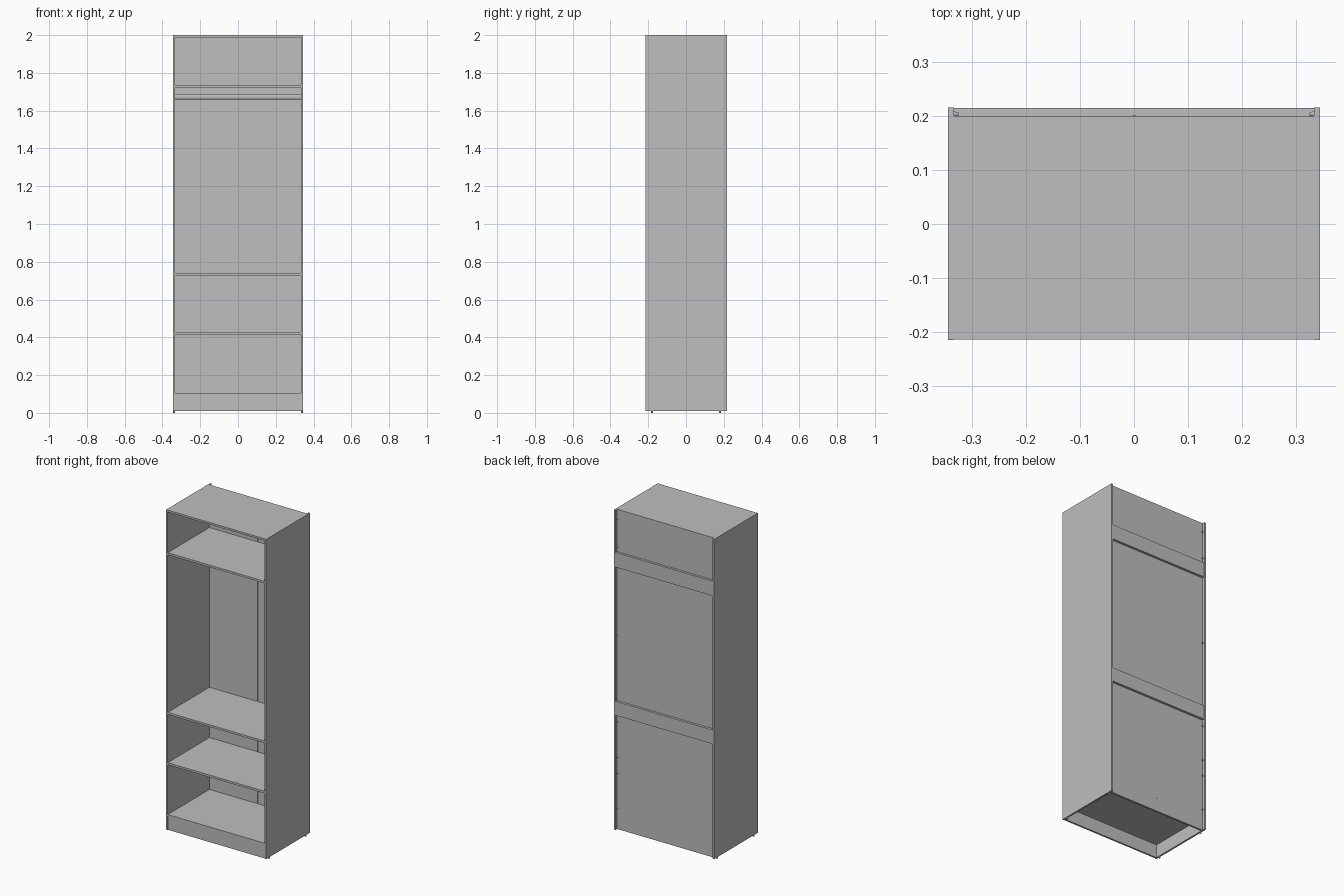
import bpy
import math
from mathutils import Vector

cube = bpy.data.objects.get("Cube")
if cube:
    bpy.data.objects.remove(cube)

grey = bpy.data.materials.new("plain grey")
grey.use_nodes = True
colour = (0.52, 0.52, 0.52, 1)
grey.diffuse_color = colour
grey.node_tree.nodes["Principled BSDF"].inputs["Base Color"].default_value = colour


def box(name, x, y, z):
    """Box from (low, high) ranges on each axis."""
    bpy.ops.mesh.primitive_cube_add(size=1)
    ob = bpy.context.object
    ob.name = name
    lows, highs = Vector((x[0], y[0], z[0])), Vector((x[1], y[1], z[1]))
    for v in ob.data.vertices:
        v.co = (lows + highs) / 2 + v.co * (highs - lows)
    ob.data.materials.append(grey)
    return ob


def rod(name, centre, radius, length, axis="Z", top=None):
    """Cylinder or tapered cone along X or Z."""
    bpy.ops.mesh.primitive_cone_add(vertices=16, radius1=radius,
                                    radius2=radius if top is None else top,
                                    depth=length, location=centre)
    ob = bpy.context.object
    ob.name = name
    if axis == "X":
        ob.rotation_euler.y = math.pi / 2
    ob.data.materials.append(grey)
    bpy.ops.object.shade_smooth_by_angle()
    return ob


HALF, INNER = 0.345, 0.334
FRONT, BACK = -0.215, 0.216
PANEL = 0.2          # rear face of the back panels
SPAN = (-INNER, INNER)

# Side panels, small glides and back panel clips
for side, label in ((1, "left"), (-1, "right")):
    box(label + "_side", sorted((side * INNER, side * HALF)), (FRONT, BACK), (0.01, 2))
    for y, end in ((-0.18, "front"), (0.18, "back")):
        rod(f"{label}_{end}_glide", (side * 0.339, y, 0.006), 0.005, 0.012)
    for z in (1.94, 1.77, 1.22, 0.68, 0.46, 0.36, 0.14):
        clip = rod(label + "_back_clip", (side * 0.330, 0.204, z), 0.005, 0.008,
                   "X", 0.003)
        clip.rotation_euler.y *= -side

# Top and shelves
box("top", SPAN, (FRONT + 0.001, PANEL), (1.988, 2))
for name, z in (("upper_shelf", 1.722), ("middle_shelf", 0.728),
                ("lower_shelf", 0.415), ("bottom_shelf", 0.092)):
    box(name, SPAN, (FRONT + 0.001, PANEL - 0.004), (z, z + 0.013))

# Plinth boards
box("front_plinth", SPAN, (FRONT + 0.002, FRONT + 0.013), (0.01, 0.092))
box("back_plinth", SPAN, (0.188, PANEL), (0.01, 0.092))

# Back panels in pairs with a narrow joining strip
for name, low, high in (("upper", 1.735, 1.988), ("middle", 0.741, 1.722),
                        ("lower", 0.092, 0.728)):
    for x in ((-INNER, -0.002), (0.002, INNER)):
        box(name + "_back_panel", x, (PANEL - 0.004, PANEL), (low, high))
    box(name + "_back_strip", (-0.003, 0.003), (PANEL - 0.001, PANEL + 0.002), (low, high))

# Rear cross rails
for name, low, high in (("upper", 1.645, 1.737), ("middle", 0.723, 0.81)):
    box(name + "_back_rail", SPAN, (PANEL, BACK - 0.001), (low, high))

# Oval clothes rail under the upper shelf
rail = rod("clothes_rail", (0, 0, 1.673), 0.0135, 2 * INNER, "X")
rail.scale.y = 0.5
